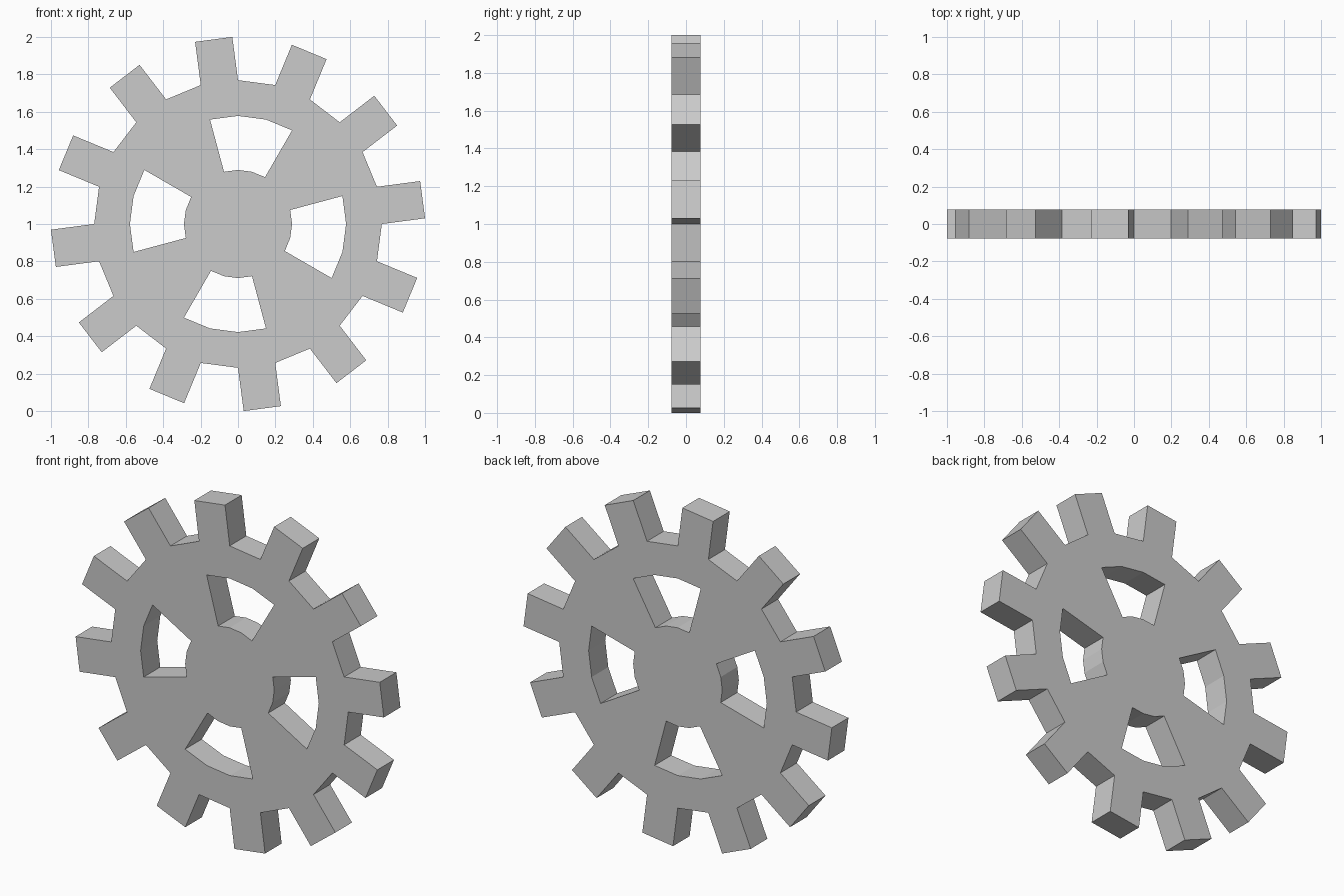
import bpy, bmesh
from math import sin, cos, radians
from mathutils import Vector

if "Cube" in bpy.data.objects:
    bpy.data.objects.remove(bpy.data.objects["Cube"])

STEPS = 24                      # polygon sides; every other side carries a tooth
R_HUB, R_RIM, R_ROOT = 0.289, 0.578, 0.769
TIP, THICK, CZ = 0.9955, 0.154, 1.0


def direction(deg):
    # clockwise from +z, seen from the front
    return Vector((sin(radians(deg)), 0, cos(radians(deg))))


bm = bmesh.new()
origin = Vector((0, 0, CZ))
centre = bm.verts.new(origin)
hub, rim, root = [
    [bm.verts.new(origin + r * direction(i * 360 / STEPS)) for i in range(STEPS)]
    for r in (R_HUB, R_RIM, R_ROOT)]

for i in range(STEPS):
    j = (i + 1) % STEPS
    # hub disc
    bm.faces.new((centre, hub[i], hub[j]))
    # spokes, leaving four windows of three segments each
    if i % 6 not in (5, 0, 1):
        bm.faces.new((hub[i], rim[i], rim[j], hub[j]))
    # outer rim
    bm.faces.new((rim[i], root[i], root[j], rim[j]))
    # straight-sided tooth
    if i % 2:
        out = direction((i + 0.5) * 360 / STEPS)
        push = out * (TIP - R_ROOT * cos(radians(180 / STEPS)))
        a = bm.verts.new(root[i].co + push)
        b = bm.verts.new(root[j].co + push)
        bm.faces.new((root[i], a, b, root[j]))

bmesh.ops.recalc_face_normals(bm, faces=bm.faces)
mesh = bpy.data.meshes.new("gear_wheel")
bm.to_mesh(mesh)
bm.free()
gear = bpy.data.objects.new("gear_wheel", mesh)
bpy.context.collection.objects.link(gear)

# thickness, centred on y = 0
solid = gear.modifiers.new("thickness", 'SOLIDIFY')
solid.thickness = THICK
solid.offset = 0
